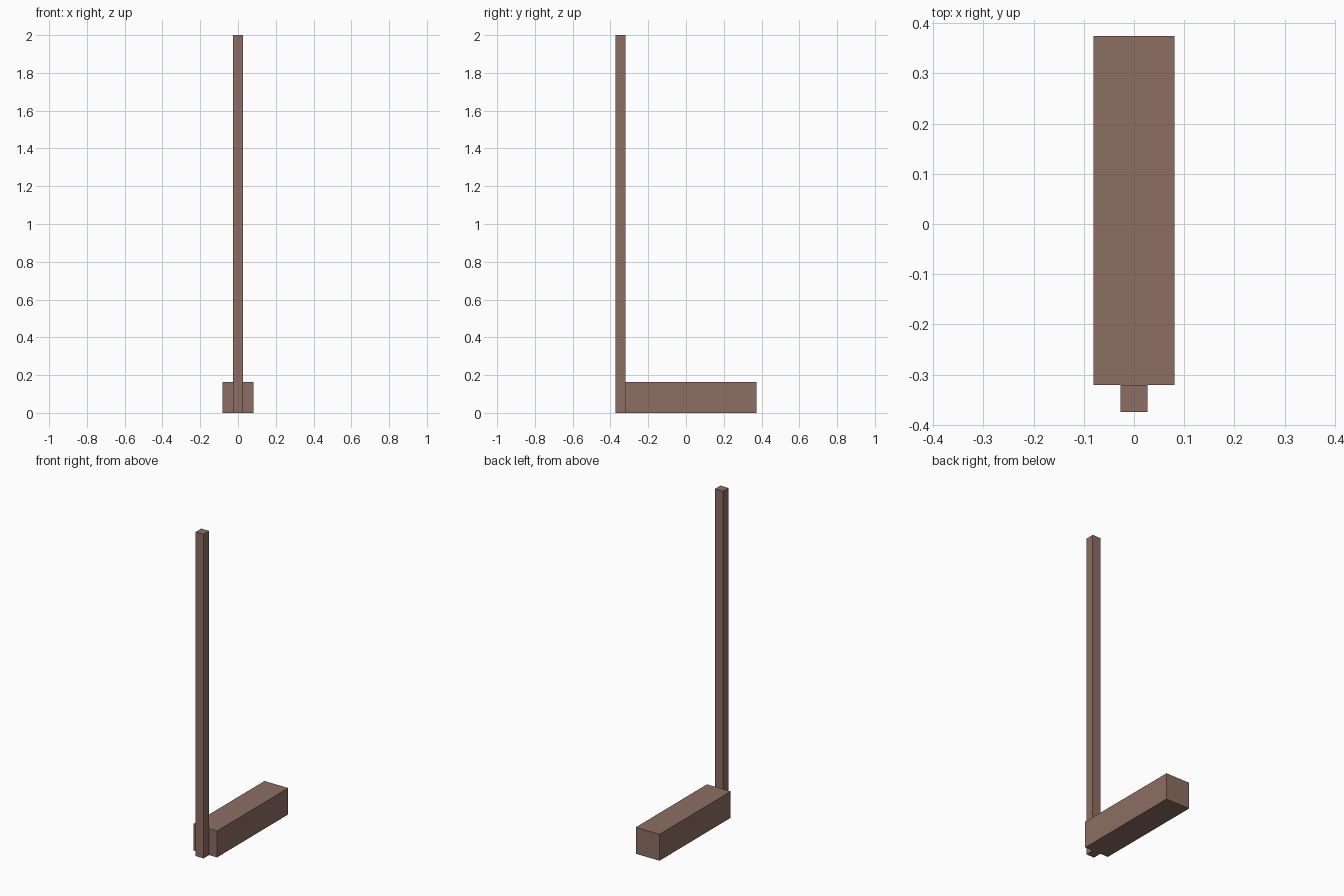
import bpy

if "Cube" in bpy.data.objects:
    bpy.data.objects.remove(bpy.data.objects["Cube"])

wood = bpy.data.materials.new("brown_wood")
wood.diffuse_color = (0.266, 0.156, 0.125, 1)
wood.use_nodes = True
wood.node_tree.nodes["Principled BSDF"].inputs["Base Color"].default_value = wood.diffuse_color


def box(name, lo, hi):
    """Axis-aligned box between two corners."""
    centre = [(a + b) / 2 for a, b in zip(lo, hi)]
    bpy.ops.mesh.primitive_cube_add(size=1, location=centre)
    ob = bpy.context.object
    ob.name = name
    ob.scale = [b - a for a, b in zip(lo, hi)]
    bpy.ops.object.transform_apply(location=False, rotation=False, scale=True)
    ob.data.materials.append(wood)
    return ob


# Tall slim upright at the front
box("upright_post", (-0.027, -0.374, 0), (0.027, -0.32, 2))

# Thick beam lying on the ground behind it
box("base_beam", (-0.081, -0.32, 0), (0.081, 0.374, 0.163))
